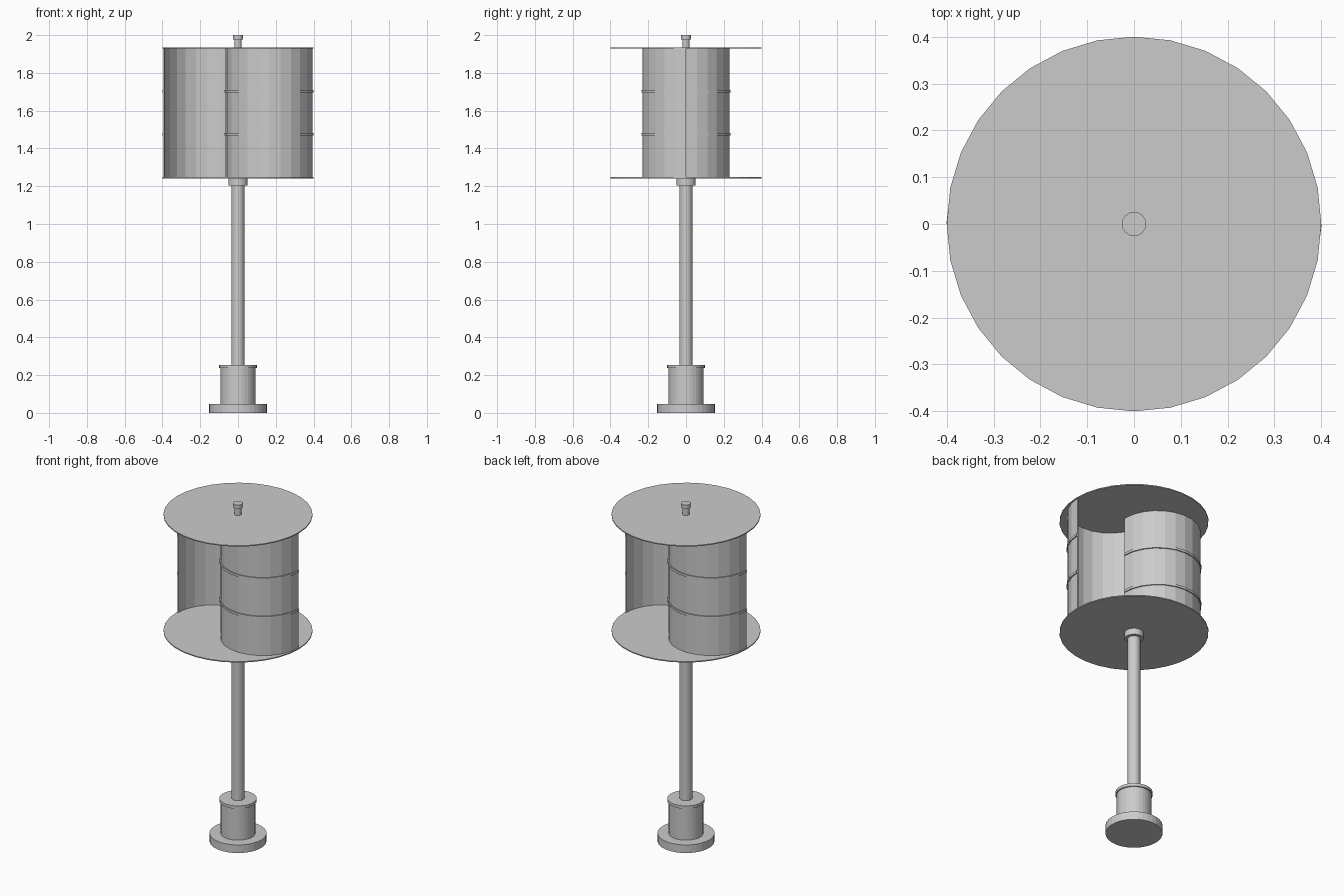
import bpy, bmesh, math

if "Cube" in bpy.data.objects:
    bpy.data.objects.remove(bpy.data.objects["Cube"])


def cylinder(name, r, z0, z1, sides=32):
    bm = bmesh.new()
    bmesh.ops.create_cone(bm, cap_ends=True, segments=sides, radius1=r, radius2=r, depth=z1 - z0)
    bmesh.ops.translate(bm, verts=bm.verts, vec=(0, 0, (z0 + z1) / 2))
    return finish(name, bm)


def finish(name, bm):
    bmesh.ops.recalc_face_normals(bm, faces=bm.faces)
    mesh = bpy.data.meshes.new(name)
    bm.to_mesh(mesh)
    bm.free()
    ob = bpy.data.objects.new(name, mesh)
    bpy.context.collection.objects.link(ob)
    return ob


def half_shell(name, cx, start, r_in, r_out, z0, z1, steps=12):
    """Half-ring cross-section extruded upward."""
    angles = [start + math.pi * i / steps for i in range(steps + 1)]
    bm = bmesh.new()
    rings = []
    for a in angles:
        c, s = math.cos(a), math.sin(a)
        rings.append([bm.verts.new((cx + r * c, r * s, z))
                      for r, z in ((r_in, z0), (r_out, z0), (r_out, z1), (r_in, z1))])
    for a, b in zip(rings, rings[1:]):
        for i in range(4):
            j = (i + 1) % 4
            bm.faces.new((a[i], a[j], b[j], b[i]))
    bm.faces.new(rings[0])
    bm.faces.new(rings[-1][::-1])
    return finish(name, bm)


# Base and mast
cylinder("base_flange", 0.153, 0, 0.048)
cylinder("generator_housing", 0.093, 0.048, 0.24)
cylinder("housing_cap", 0.1, 0.237, 0.254)
cylinder("mast", 0.034, 0.254, 1.21)
cylinder("lower_bearing", 0.051, 1.205, 1.244)

# Rotor end plates and shaft
cylinder("lower_plate", 0.4, 1.242, 1.248)
cylinder("upper_plate", 0.4, 1.928, 1.934)
cylinder("rotor_shaft", 0.018, 1.21, 1.98, 16)
cylinder("shaft_cap", 0.026, 1.977, 2.0, 16)

# Two overlapping scoop blades with outer ribs
for side, cx, start in (("right", 0.165, math.pi), ("left", -0.165, 0)):
    half_shell(side + "_blade", cx, start, 0.225, 0.23, 1.248, 1.928)
    for level, z in (("lower", 1.475), ("upper", 1.703)):
        half_shell(f"{side}_{level}_rib", cx, start, 0.229, 0.236, z - 0.007, z + 0.007)
